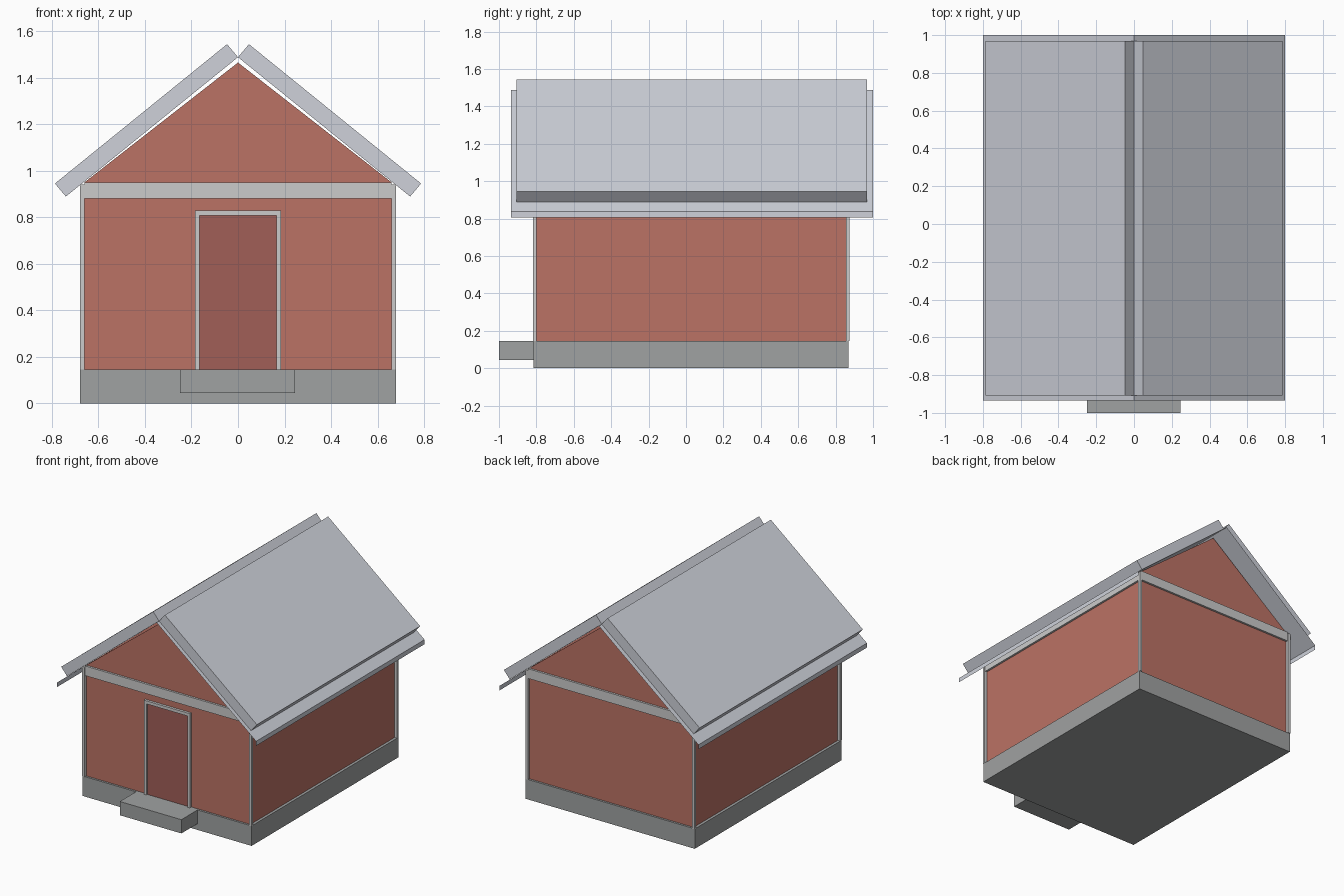
import bpy, bmesh

if "Cube" in bpy.data.objects:
    bpy.data.objects.remove(bpy.data.objects["Cube"])

def make(name, bm, mat=None):
    bmesh.ops.recalc_face_normals(bm, faces=bm.faces)
    me = bpy.data.meshes.new(name)
    bm.to_mesh(me)
    bm.free()
    ob = bpy.data.objects.new(name, me)
    bpy.context.collection.objects.link(ob)
    if mat:
        me.materials.append(mat)
    return ob

def prism(name, pts, y0, y1, mat=None, closed=True):
    """Extrude an xz profile along y; an open profile gives a thin sheet."""
    bm = bmesh.new()
    a = [bm.verts.new((x, y0, z)) for x, z in pts]
    b = [bm.verts.new((x, y1, z)) for x, z in pts]
    n = len(pts)
    for i in range(n if closed else n - 1):
        j = (i + 1) % n
        bm.faces.new((a[i], a[j], b[j], b[i]))
    if closed:
        bm.faces.new(a)
        bm.faces.new(b[::-1])
    return make(name, bm, mat)

def box(name, x0, x1, y0, y1, z0, z1, mat=None):
    return prism(name, [(x0, z0), (x1, z0), (x1, z1), (x0, z1)], y0, y1, mat)

def material(name, rgb):
    m = bpy.data.materials.new(name)
    m.diffuse_color = (*rgb, 1)
    m.use_nodes = True
    m.node_tree.nodes["Principled BSDF"].inputs["Base Color"].default_value = m.diffuse_color
    return m

red = material("wall_red", (0.50, 0.17, 0.13))
dark_red = material("door_red", (0.355, 0.113, 0.097))
stone = material("stone_grey", (0.35, 0.36, 0.36))
roof_grey = material("roof_grey", (0.62, 0.64, 0.70))

W, F, B = 0.66, -0.80, 0.855      # wall half width, front and back
BASE, EAVE = 0.145, 0.95

# foundation and door step
box("foundation", -0.68, 0.68, -0.815, 0.87, 0, BASE, stone)
box("door_step", -0.25, 0.245, -1.0, -0.815, 0.045, BASE, stone)

# walls with both gables
prism("walls", [(-W, BASE), (W, BASE), (W, EAVE), (0, 1.465), (-W, EAVE)], F, B, red)

# corner posts
for sx, side in ((-1, "left"), (1, "right")):
    for y0, y1, end in ((F - 0.018, F, "front"), (B, B + 0.02, "back")):
        x0, x1 = sorted((sx * W, sx * (W + 0.02)))
        box(f"corner_post_{end}_{side}", x0, x1, y0, y1, BASE, 0.94)

# trim bands under the gables and eaves
box("band_front", -W, W, F - 0.015, F, 0.88, EAVE)
box("band_back", -W, W, B, B + 0.015, 0.88, EAVE)
box("band_left", -W - 0.015, -W, F, B, 0.88, 0.94)
box("band_right", W, W + 0.015, F, B, 0.88, 0.94)

# door and its frame
box("door", -0.165, 0.165, F - 0.006, F, BASE, 0.808, dark_red)
prism("door_frame", [(-0.185, BASE), (-0.165, BASE), (-0.165, 0.808), (0.165, 0.808),
                     (0.165, BASE), (0.185, BASE), (0.185, 0.83), (-0.185, 0.83)],
      F - 0.018, F)

# thin roof sheet with folded eaves
prism("roof_sheet", [(-0.8, 0.805), (-0.8, 0.838), (0, 1.487), (0.8, 0.838), (0.8, 0.805)],
      -0.935, 1.0, roof_grey, closed=False)

# thick roof slabs
for s, side in ((-1, "left"), (1, "right")):
    prism(f"roof_slab_{side}", [(0, 1.488), (s * 0.74, 0.889), (s * 0.787, 0.945), (s * 0.047, 1.544)],
          -0.907, 0.968, roof_grey)
